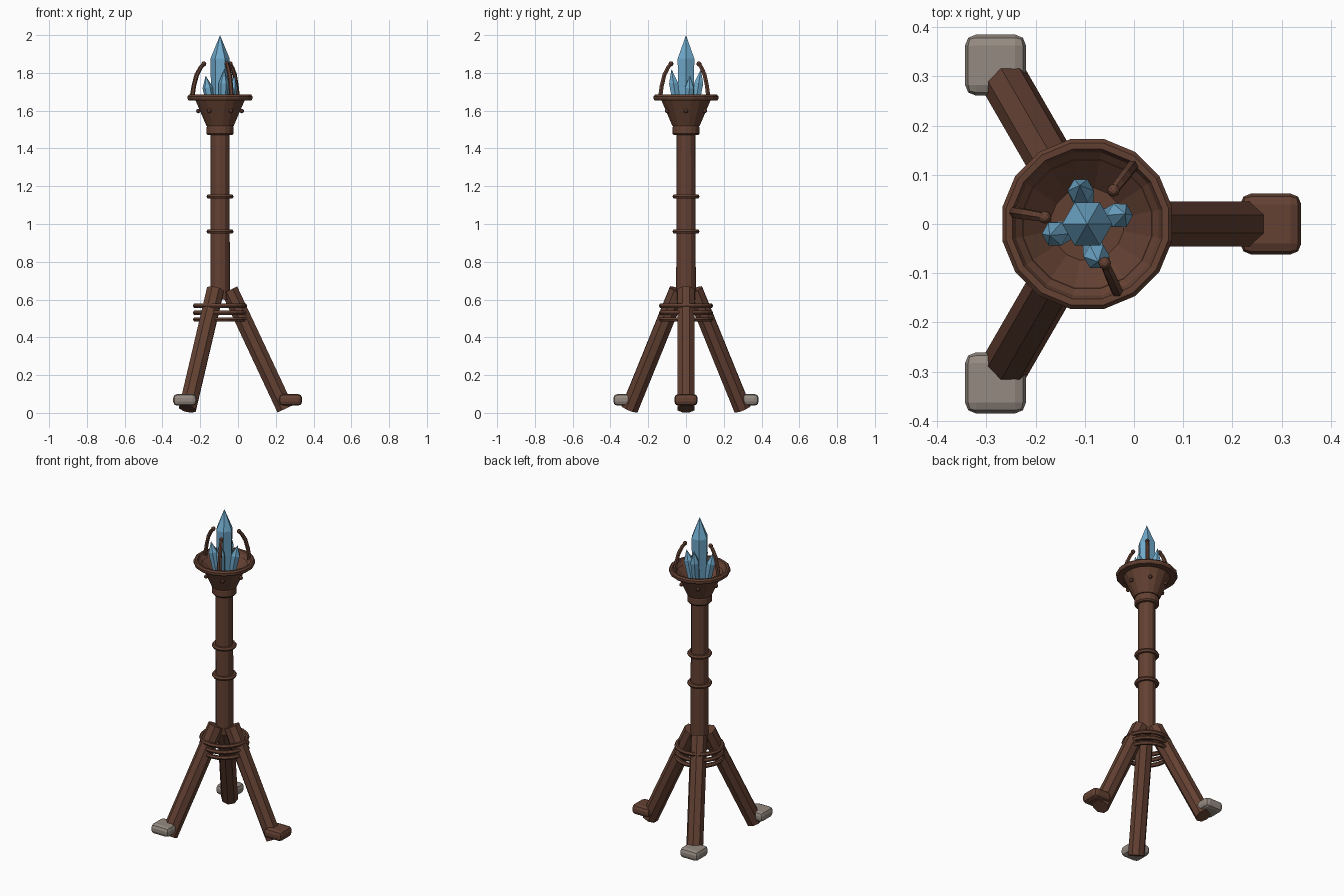
import bpy, bmesh, math
from mathutils import Vector, Matrix

cube = bpy.data.objects.get("Cube")
if cube:
    bpy.data.objects.remove(cube, do_unlink=True)

AXIS = Vector((-0.095, 0, 0))   # centre line of the post
UP = Vector((0, 0, 1))


def material(name, rgb):
    m = bpy.data.materials.new(name)
    m.use_nodes = True
    m.diffuse_color = (*rgb, 1)
    m.node_tree.nodes["Principled BSDF"].inputs["Base Color"].default_value = (*rgb, 1)
    return m


WOOD = material("brown wood", (0.125, 0.052, 0.032))
STONE = material("grey stone", (0.30, 0.255, 0.22))
CRYSTAL = material("blue crystal", (0.16, 0.40, 0.60))


def finish(name, bm, mat):
    bmesh.ops.recalc_face_normals(bm, faces=bm.faces)
    mesh = bpy.data.meshes.new(name)
    bm.to_mesh(mesh)
    bm.free()
    mesh.materials.append(mat)
    obj = bpy.data.objects.new(name, mesh)
    bpy.context.collection.objects.link(obj)
    return obj


def loft(name, points, radii, sides, mat, direction=None, turn=0.0):
    """Skin round sections along a path and cap both ends."""
    bm = bmesh.new()
    rings = []
    last = len(points) - 1
    for i, (p, r) in enumerate(zip(points, radii)):
        d = direction or points[min(i + 1, last)] - points[max(i - 1, 0)]
        rot = UP.rotation_difference(d.normalized())
        ring = []
        for k in range(sides):
            a = math.tau * (k + turn) / sides
            ring.append(bm.verts.new(p + rot @ Vector((r * math.cos(a), r * math.sin(a), 0))))
        rings.append(ring)
    for lo, hi in zip(rings, rings[1:]):
        for k in range(sides):
            n = (k + 1) % sides
            bm.faces.new((lo[k], lo[n], hi[n], hi[k]))
    bm.faces.new(rings[0])
    bm.faces.new(rings[-1])
    bmesh.ops.remove_doubles(bm, verts=bm.verts, dist=0.0004)
    return finish(name, bm, mat)


def lathe(name, profile, sides, mat, turn=0.0):
    return loft(name, [AXIS + UP * z for r, z in profile],
                [r for r, z in profile], sides, mat, UP, turn)


def hoop(name, radius, z, thick, sides=16, section=6):
    bm = bmesh.new()
    rings = []
    for k in range(sides):
        a = math.tau * k / sides
        ring = []
        for j in range(section):
            b = math.tau * j / section
            r = radius + thick * math.cos(b)
            ring.append(bm.verts.new(AXIS + Vector((r * math.cos(a), r * math.sin(a),
                                                    z + thick * math.sin(b)))))
        rings.append(ring)
    for k in range(sides):
        a, b = rings[k], rings[(k + 1) % sides]
        for j in range(section):
            n = (j + 1) % section
            bm.faces.new((a[j], b[j], b[n], a[n]))
    return finish(name, bm, WOOD)


def ball(name, centre, radius):
    bm = bmesh.new()
    bmesh.ops.create_uvsphere(bm, u_segments=8, v_segments=6, radius=radius,
                              matrix=Matrix.Translation(centre))
    return finish(name, bm, WOOD)


def polar(r, degrees, z):
    a = math.radians(degrees)
    return AXIS + Vector((r * math.cos(a), r * math.sin(a), z))


# Post, bands and collar
lathe("post", [(0.052, 0.6), (0.05, 1.5)], 12, WOOD)
for i, z in enumerate((0.96, 1.145)):
    hoop(f"post_band_{i + 1}", 0.059, z, 0.013)
lathe("collar", [(0.064, 1.47), (0.071, 1.478), (0.071, 1.512), (0.066, 1.525)], 16, WOOD)

# Hollow bowl with a broad rim
lathe("bowl", [(0, 1.515), (0.074, 1.52), (0.133, 1.655), (0.17, 1.655), (0.176, 1.664),
               (0.176, 1.676), (0.168, 1.685), (0.155, 1.684), (0.148, 1.668),
               (0.075, 1.6), (0, 1.597)], 16, WOOD, 0.5)
for i in range(6):
    ball(f"rivet_{i + 1}", polar(0.115, 60 * i, 1.598), 0.012)

# Tripod legs, each with a rounded foot block
for i, (angle, mat) in enumerate(((0, WOOD), (120, STONE), (240, STONE))):
    loft(f"leg_{i + 1}", [polar(0.345, angle, 0.0215), polar(0.05, angle, 0.65)],
         [0.049, 0.049], 8, WOOD, turn=0.5)
    bm = bmesh.new()
    bmesh.ops.create_cube(bm, size=1, matrix=Matrix.Translation(polar(0.373, angle, 0.069))
                          @ Matrix.Diagonal((0.124, 0.124, 0.062, 1)))
    bmesh.ops.bevel(bm, geom=list(bm.edges), offset=0.022, segments=2, profile=0.5,
                    affect='EDGES', clamp_overlap=True)
    finish(f"foot_{i + 1}", bm, mat)

# Rope turns binding the legs
for i, z in enumerate((0.495, 0.53, 0.567)):
    hoop(f"rope_{i + 1}", 0.131, z, 0.013, 20)

# Curved prongs with knobbed tips
for i, angle in enumerate((171, 52, -66)):
    path = [polar(r, angle, z) for r, z in
            ((0.152, 1.655), (0.141, 1.73), (0.125, 1.79), (0.105, 1.827), (0.087, 1.848))]
    loft(f"prong_{i + 1}", path, [0.013, 0.012, 0.012, 0.011, 0.01], 6, WOOD)
    ball(f"prong_tip_{i + 1}", path[-1], 0.013)

# Large central crystal and four smaller leaning ones
lathe("main_crystal", [(0.046, 1.59), (0.051, 1.875), (0, 2.0)], 6, CRYSTAL)
for i, (angle, top) in enumerate(((15, 1.785), (101, 1.82), (197, 1.785), (286, 1.82))):
    base, tip = polar(0.045, angle, 1.59), polar(0.08, angle, top)
    loft(f"small_crystal_{i + 1}", [base, base.lerp(tip, 0.68), tip],
         [0.021, 0.027, 0], 6, CRYSTAL)
